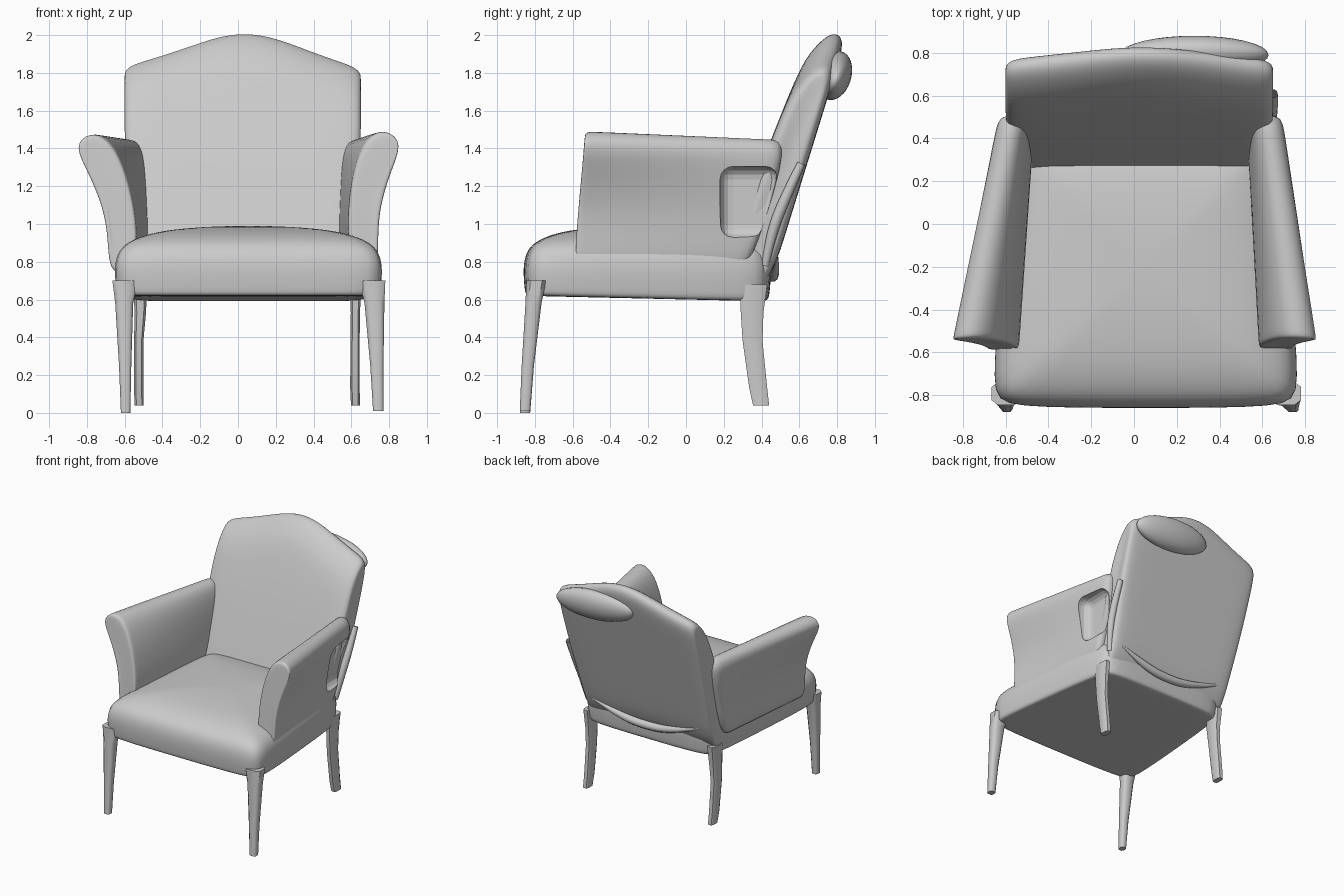
import bpy, bmesh, math
from mathutils import Vector

if "Cube" in bpy.data.objects:
    bpy.data.objects.remove(bpy.data.objects["Cube"])


def lerp(a, b, t):
    return a + (b - a) * t


def loft(name, rings, subdiv=2):
    """Skin a list of closed rings, cap both ends, and smooth the result."""
    bm = bmesh.new()
    vs = [[bm.verts.new(p) for p in r] for r in rings]
    n = len(rings[0])
    for a, b in zip(vs, vs[1:]):
        for i in range(n):
            j = (i + 1) % n
            bm.faces.new((a[i], a[j], b[j], b[i]))
    bm.faces.new(vs[0])
    bm.faces.new(vs[-1])
    bmesh.ops.recalc_face_normals(bm, faces=bm.faces)
    me = bpy.data.meshes.new(name)
    bm.to_mesh(me)
    bm.free()
    for p in me.polygons:
        p.use_smooth = True
    ob = bpy.data.objects.new(name, me)
    bpy.context.collection.objects.link(ob)
    if subdiv:
        m = ob.modifiers.new("smooth", 'SUBSURF')
        m.levels = m.render_levels = subdiv
    return ob


def tube(name, pts, radii):
    """Tapered soft cord through a few points."""
    cu = bpy.data.curves.new(name, 'CURVE')
    cu.dimensions = '3D'
    cu.bevel_depth = 1.0
    cu.bevel_resolution = 3
    sp = cu.splines.new('NURBS')
    sp.points.add(len(pts) - 1)
    for p, co, r in zip(sp.points, pts, radii):
        p.co = (*co, 1)
        p.radius = r
    sp.use_endpoint_u = True
    sp.order_u = 3
    ob = bpy.data.objects.new(name, cu)
    bpy.context.collection.objects.link(ob)
    return ob


# Seat: tapered cushion block with crowned top
FRAC = (-0.9, 0, 0.9)
UV = ([(t, -1) for t in FRAC] + [(1, t) for t in FRAC]
      + [(-t, 1) for t in FRAC] + [(-1, -t) for t in FRAC])


def seat_ring(k, z):
    ring = []
    for u, v in UV:
        t = (v * k + 1) / 2
        x = 0.055 * 1 + u * k * lerp(0.735, 0.60, t)
        drop = 0.03 * t if z < 0.65 else 0
        ring.append((x, lerp(-0.86, 0.45, t), z - drop))
    return ring


loft("seat", [seat_ring(k, z) for k, z in (
    (0.5, 0.62), (0.92, 0.62), (0.98, 0.622), (0.99, 0.65), (1, 0.72), (1, 0.80),
    (0.96, 0.88), (0.84, 0.93), (0.65, 0.967), (0.35, 0.985), (0.1, 0.99))])


# Back: leaning padded panel with arched top, lofted across x
def front_y(z):
    return 0.29 + 0.35 * (z - 1) if z < 1.4 else 0.43 + 0.4 * (z - 1.4)


def rear_y(z):
    return 0.45 + 0.31 * (z - 0.7)


def back_ring(x, h, squash):
    prof = [(0, 0.64), (0, 1.0), (0, 1.4), (0, h - 0.22), (0.1, h - 0.10),
            (0.42, h), (0.75, h + 0.005), (0.98, h - 0.05), (1, h - 0.18),
            (1, 1.3), (1, 0.95), (1, 0.62)]
    ring = []
    for d, z in prof:
        d = 0.55 + (d - 0.55) * squash
        w = 0.91 + 0.09 * min(1, (z - 0.62) / 0.78)
        ring.append((0.025 + (x - 0.025) * w, lerp(front_y(z), rear_y(z), d), z))
    return ring


loft("backrest", [back_ring(*s) for s in (
    (-0.60, 1.77, 0.45), (-0.602, 1.80, 0.72), (-0.575, 1.84, 0.95), (-0.45, 1.875, 1),
    (-0.28, 1.93, 1), (-0.10, 1.995, 1), (0.05, 2.012, 1), (0.20, 1.985, 1),
    (0.38, 1.915, 1), (0.52, 1.865, 1), (0.625, 1.83, 0.95), (0.652, 1.79, 0.72),
    (0.65, 1.76, 0.45))])

# Padded roll behind the top of the back
bpy.ops.mesh.primitive_uv_sphere_add(segments=32, ring_count=16, location=(0.28, 0.79, 1.785))
roll = bpy.context.object
roll.name = "back_top_roll"
roll.scale = (0.35, 0.085, 0.13)
roll.rotation_euler = (-0.3, math.radians(4), 0)
bpy.ops.object.shade_smooth()

# Arms: flared sections at the front blending to upright ones at the back
ARM_FRONT = [(-0.52, 0.80), (-0.545, 1.1), (-0.61, 1.33), (-0.69, 1.46), (-0.79, 1.49),
             (-0.875, 1.42), (-0.79, 1.26), (-0.715, 1.08), (-0.69, 0.92), (-0.685, 0.70)]
ARM_BACK = [(-0.46, 0.80), (-0.475, 1.1), (-0.48, 1.32), (-0.50, 1.425), (-0.56, 1.455),
            (-0.635, 1.41), (-0.63, 1.26), (-0.61, 1.08), (-0.60, 0.92), (-0.585, 0.70)]


def arm(name, side):
    rings = []
    for s, k in ((0, 0.6), (0, 0.93), (0.015, 0.99), (0.05, 1), (0.3, 1), (0.6, 1), (0.9, 1), (1, 1)):
        pts = [Vector(a).lerp(Vector(b), s) for a, b in zip(ARM_FRONT, ARM_BACK)]
        # short inset toward the section's own spine rounds the front edge
        n = len(pts)
        mates = [pts[n - 1 - i] for i in range(n)]
        ring = []
        for p, q in zip(pts, mates):
            m = (p + q) / 2
            p = m + (p - m) * k
            x, z = p
            if z > 1.3:
                z -= (1 - k) * 0.12
            h = max(0, min(1, (z - 0.85) / 0.6))
            if side > 0:
                x = -x + 0.06 * (1 - (1 - s) * h)
                z += 0.015 * h * (1 - s)
            y = lerp(-0.59 + 0.055 * h, 0.36 + 0.30 * (z - 0.8), s)
            ring.append((x, y, z))
        rings.append(ring)
    return loft(name, rings)


arm("left_arm", -1)
right_arm = arm("right_arm", 1)

# Recess in the outside of the right arm
bpy.ops.mesh.primitive_cube_add(size=1, location=(0.735, 0.335, 1.115))
cutter = bpy.context.object
cutter.name = "recess_cutter"
cutter.scale = (0.22, 0.31, 0.38)
bpy.ops.object.transform_apply(location=False, rotation=False, scale=True)
bev = cutter.modifiers.new("round", 'BEVEL')
bev.width, bev.segments = 0.07, 4
cutter.hide_render = True
cutter.hide_set(True)
cut = right_arm.modifiers.new("recess", 'BOOLEAN')
cut.operation, cut.object, cut.solver = 'DIFFERENCE', cutter, 'EXACT'

# Welts: sagging lip low on the back, rear edge beside the recess
tube("back_lower_lip", [(-0.46, 0.48, 0.84), (-0.2, 0.46, 0.74), (0.1, 0.455, 0.72),
                        (0.32, 0.465, 0.76), (0.52, 0.48, 0.83)], (0.008, 0.03, 0.035, 0.03, 0.008))
tube("right_side_welt", [(0.65, 0.61, 1.32), (0.645, 0.53, 1.15), (0.625, 0.45, 0.95),
                         (0.60, 0.42, 0.78)], (0.022, 0.03, 0.03, 0.02))


# Legs: square tapered stations (x0, x1, y0, y1, z)
def leg(name, stations):
    rings = []
    for x0, x1, y0, y1, z in stations:
        cx, cy = (x1 - x0) * 0.2, (y1 - y0) * 0.2
        rings.append([(x0 + cx, y0, z), (x1 - cx, y0, z), (x1, y0 + cy, z), (x1, y1 - cy, z),
                      (x1 - cx, y1, z), (x0 + cx, y1, z), (x0, y1 - cy, z), (x0, y0 + cy, z)])
    ob = loft(name, rings, 0)
    bpy.context.view_layer.objects.active = ob
    ob.select_set(True)
    bpy.ops.object.shade_smooth_by_angle(angle=math.radians(50))
    ob.select_set(False)


bpy.ops.object.select_all(action='DESELECT')
leg("front_leg_left", [(-0.62, -0.57, -0.88, -0.825, 0), (-0.63, -0.565, -0.87, -0.805, 0.25),
                       (-0.65, -0.555, -0.85, -0.765, 0.58), (-0.665, -0.53, -0.845, -0.74, 0.70)])
leg("front_leg_right", [(0.715, 0.77, -0.88, -0.825, 0.01), (0.70, 0.77, -0.87, -0.805, 0.25),
                        (0.67, 0.775, -0.85, -0.765, 0.58), (0.64, 0.78, -0.845, -0.74, 0.70)])
for nm, x in (("rear_leg_left", -0.523), ("rear_leg_right", 0.622)):
    tilt = 0.012 if x < 0 else 0
    leg(nm, [(x - 0.024, x + 0.024, 0.355, 0.44, 0.04), (x - 0.028, x + 0.022, 0.335, 0.43, 0.13),
             (x - 0.027, x + 0.022, 0.30, 0.405, 0.38), (x - 0.025, x + 0.024 + tilt, 0.29, 0.41, 0.53),
             (x - 0.03, x + 0.03 + tilt, 0.285, 0.43, 0.68)])
